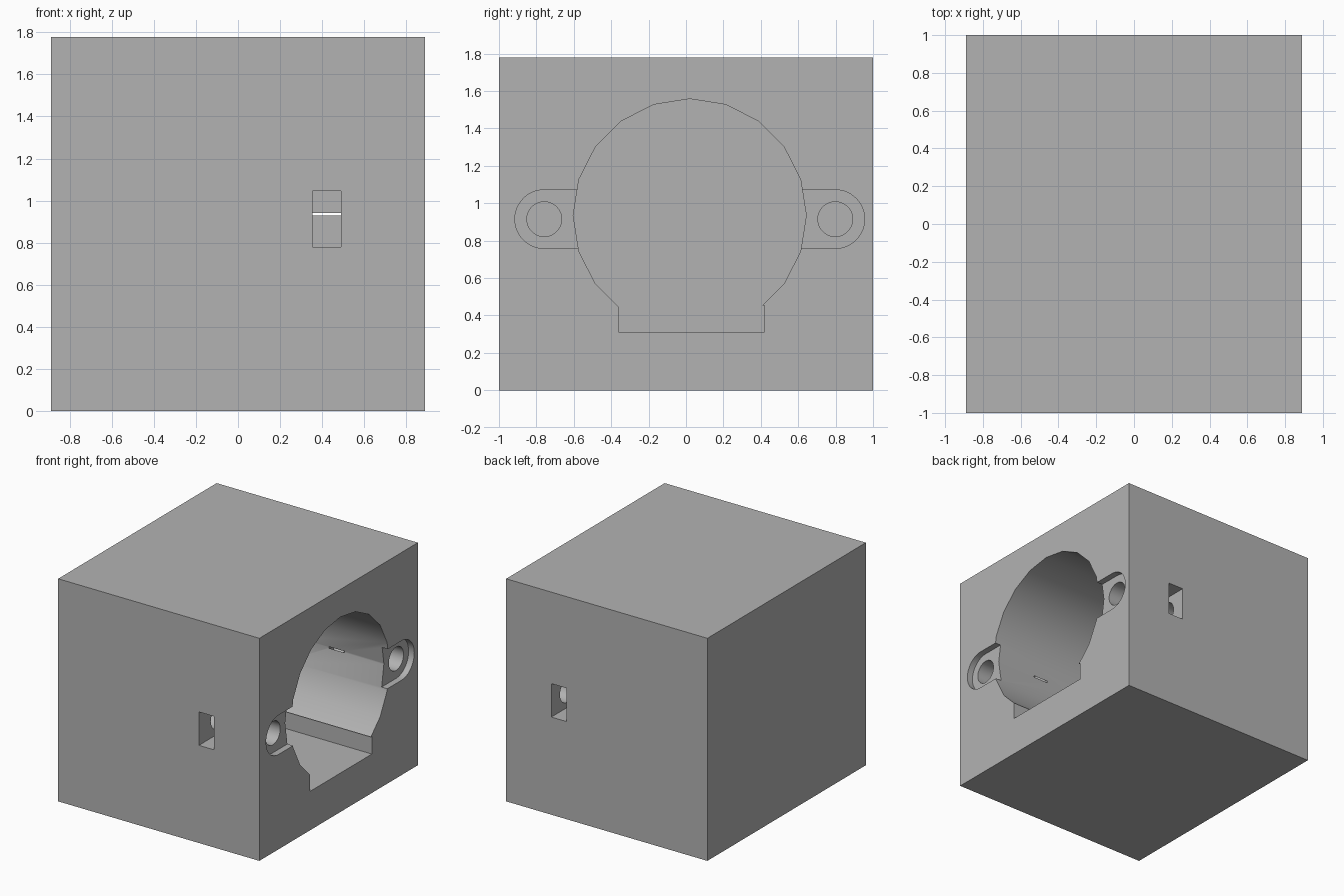
import bpy
import bmesh
import math
from mathutils import Matrix

if "Cube" in bpy.data.objects:
    bpy.data.objects.remove(bpy.data.objects["Cube"], do_unlink=True)

HALF_X, HALF_Y, HEIGHT = 0.889, 1.0, 1.778
MID_Y, BORE_Z, EAR_Z = 0.02, 0.935, 0.915
BORE_R, EAR_R, SCREW_R = 0.623, 0.157, 0.093
BORE_DEPTH, EAR_DEPTH, SCREW_DEPTH = 0.89, 0.05, 0.75
EAR_OFFSET = 0.778


def finish(bm, name):
    mesh = bpy.data.meshes.new(name)
    bm.to_mesh(mesh)
    bm.free()
    obj = bpy.data.objects.new(name, mesh)
    bpy.context.collection.objects.link(obj)
    return obj


def box(name, low, high):
    bm = bmesh.new()
    bmesh.ops.create_cube(bm, size=1)
    for v in bm.verts:
        v.co = [(a + b) / 2 + c * (b - a) for a, b, c in zip(low, high, v.co)]
    return finish(bm, name)


def bore(name, y, z, radius, depth, sides):
    """Cylinder cutter that enters the open +x face."""
    bm = bmesh.new()
    bmesh.ops.create_cone(bm, cap_ends=True, segments=sides, radius1=radius,
                          radius2=radius, depth=depth + 0.1)
    bmesh.ops.transform(bm, verts=bm.verts, matrix=Matrix.Translation(
        (HALF_X + 0.05 - depth / 2, y, z)) @ Matrix.Rotation(math.pi / 2, 4, "Y"))
    return finish(bm, name)


# Solid block
block = box("motor_housing", (-HALF_X, -HALF_Y, 0), (HALF_X, HALF_Y, HEIGHT))
grey = bpy.data.materials.new("plain_grey")
grey.use_nodes = True
colour = (0.45, 0.45, 0.45, 1)
grey.diffuse_color = colour
grey.node_tree.nodes["Principled BSDF"].inputs["Base Color"].default_value = colour
block.data.materials.append(grey)

# Main bore and wire box below it
OUT = HALF_X + 0.1
cutters = [
    bore("main_bore", MID_Y, BORE_Z, BORE_R, BORE_DEPTH, 20),
    box("wire_recess", (HALF_X - BORE_DEPTH, -0.36, 0.311), (OUT, 0.42, 0.452)),
]

# Ear recesses, screw holes and nut slots on both sides
for side, word in ((-1, "front"), (1, "back")):
    ear_y = MID_Y + side * EAR_OFFSET
    inner, outer = MID_Y + side * 0.5, ear_y
    cutters.append(box(word + "_ear_recess",
                       (HALF_X - EAR_DEPTH, min(inner, outer), EAR_Z - EAR_R),
                       (OUT, max(inner, outer), EAR_Z + EAR_R)))
    cutters.append(bore(word + "_ear_end", ear_y, EAR_Z, EAR_R, EAR_DEPTH, 48))
    cutters.append(bore(word + "_screw_hole", ear_y, EAR_Z, SCREW_R, SCREW_DEPTH, 40))
    inner, outer = MID_Y + side * (BORE_R - 0.001), side * 1.1
    cutters.append(box(word + "_nut_slot", (0.355, min(inner, outer), 0.78),
                       (0.49, max(inner, outer), 1.047)))

# Cut everything out of the block
bpy.ops.object.select_all(action="DESELECT")
bpy.context.view_layer.objects.active = block
block.select_set(True)
for cutter in cutters:
    cut = block.modifiers.new(cutter.name, "BOOLEAN")
    cut.operation = "DIFFERENCE"
    cut.solver = "EXACT"
    cut.object = cutter
    bpy.ops.object.modifier_apply(modifier=cut.name)
    bpy.data.objects.remove(cutter, do_unlink=True)

bpy.ops.object.shade_smooth_by_angle(angle=math.radians(30))
